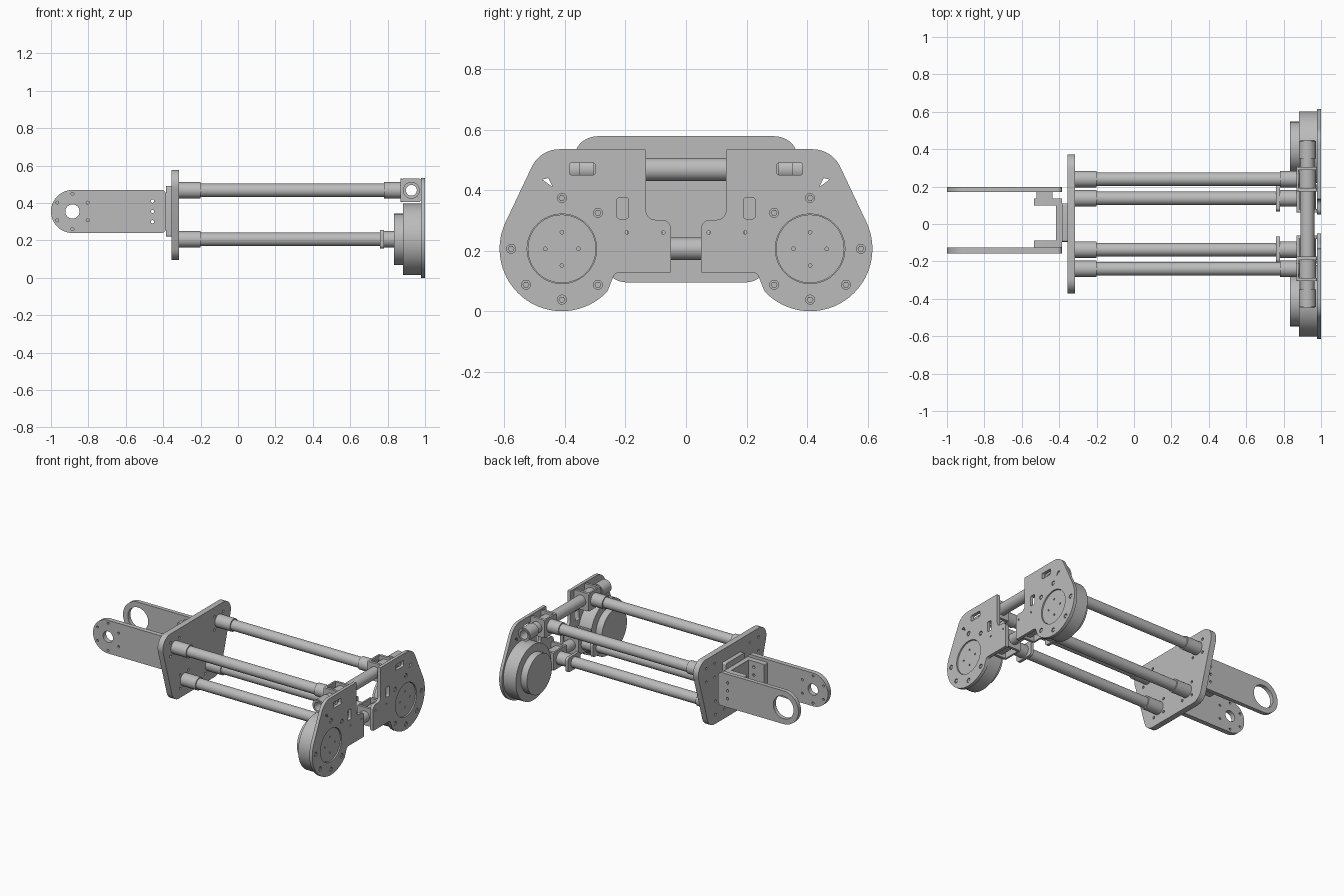
import bpy, bmesh, math
from mathutils import Vector

cube = bpy.data.objects.get("Cube")
if cube:
    bpy.data.objects.remove(cube, do_unlink=True)

grey = bpy.data.materials.new("machined_grey")
grey.use_nodes = True
grey.diffuse_color = (0.5, 0.5, 0.5, 1)
grey.node_tree.nodes["Principled BSDF"].inputs["Base Color"].default_value = (0.5, 0.5, 0.5, 1)


def circle(a, b, r, n=40):
    return [(a + r * math.cos(2 * math.pi * i / n), b + r * math.sin(2 * math.pi * i / n)) for i in range(n)]


def ring(a, b, radius, hole, count, start=0.0):
    """Small round holes spaced around a centre."""
    out = []
    for i in range(count):
        t = start + 2 * math.pi * i / count
        out.append(circle(a + radius * math.cos(t), b + radius * math.sin(t), hole, 12))
    return out


def rounded(points, steps=8):
    """Outline from (a, b, fillet radius) corners."""
    out = []
    n = len(points)
    for i, (a, b, r) in enumerate(points):
        p = Vector((a, b))
        if r == 0:
            out.append((a, b))
            continue
        u = (Vector(points[i - 1][:2]) - p).normalized()
        v = (Vector(points[(i + 1) % n][:2]) - p).normalized()
        half = u.angle(v) / 2
        length = r / math.tan(half)
        centre = p + (u + v).normalized() * (r / math.sin(half))
        start, end = p + u * length - centre, p + v * length - centre
        sweep = start.angle(end)
        turn = 1 if start.x * end.y - start.y * end.x > 0 else -1
        base = math.atan2(start.y, start.x)
        for k in range(steps + 1):
            t = base + turn * sweep * k / steps
            out.append((centre.x + r * math.cos(t), centre.y + r * math.sin(t)))
    return out


def box(a0, a1, b0, b1, r=0.0):
    return rounded([(a0, b0, r), (a1, b0, r), (a1, b1, r), (a0, b1, r)], 5)


def prism(name, axis, outlines, c0, c1):
    """Extrude outlines (first is outer, the rest are holes) along x (y-z plane) or y (x-z plane)."""
    curve = bpy.data.curves.new(name, 'CURVE')
    curve.dimensions = '2D'
    curve.fill_mode = 'BOTH'
    curve.extrude = abs(c1 - c0) / 2
    for line in outlines:
        spline = curve.splines.new('POLY')
        spline.points.add(len(line) - 1)
        for point, (a, b) in zip(spline.points, line):
            point.co = (a, b, 0, 1)
        spline.use_cyclic_u = True
    temp = bpy.data.objects.new("temp", curve)
    bpy.context.collection.objects.link(temp)
    graph = bpy.context.evaluated_depsgraph_get()
    mesh = bpy.data.meshes.new_from_object(temp.evaluated_get(graph))
    bpy.data.objects.remove(temp, do_unlink=True)
    mid = (c0 + c1) / 2
    for v in mesh.vertices:
        a, b, c = v.co
        v.co = (c + mid, a, b) if axis == 'x' else (a, c + mid, b)
    bm = bmesh.new()
    bm.from_mesh(mesh)
    bmesh.ops.remove_doubles(bm, verts=bm.verts, dist=0.00005)
    bmesh.ops.recalc_face_normals(bm, faces=bm.faces)
    bm.to_mesh(mesh)
    bm.free()
    mesh.materials.clear()
    mesh.materials.append(grey)
    obj = bpy.data.objects.new(name, mesh)
    bpy.context.collection.objects.link(obj)
    bpy.ops.object.select_all(action='DESELECT')
    obj.select_set(True)
    bpy.context.view_layer.objects.active = obj
    bpy.ops.object.shade_smooth_by_angle(angle=math.radians(30))
    return obj


HIGH, LOW, MID = 0.468, 0.206, 0.355     # heights of upper tubes, lower tubes, fork
UP_Y, LOW_Y, CROSS_X = 0.24, 0.137, 0.927

# Base plate with screw holes around each tube seat
plate = [rounded([(-0.255, 0.095, 0.08), (0.255, 0.095, 0.08), (0.4, 0.578, 0.08), (-0.4, 0.578, 0.08)])]
for s in (-1, 1):
    plate += ring(s * UP_Y, HIGH, 0.066, 0.009, 4, math.pi / 4)
    plate += ring(s * LOW_Y, LOW, 0.066, 0.009, 4, math.pi / 4)
prism("base_plate", 'x', plate, -0.355, -0.315)

# Fork: mounting pad, channel and two long arms
prism("mounting_pad", 'x', [box(-0.095, 0.11, 0.22, 0.49, 0.01)], -0.385, -0.355)
prism("channel_web", 'x', [box(-0.125, 0.135, 0.26, 0.45)], -0.418, -0.385)
column = [circle(-0.457, MID + d, 0.009, 12) for d in (-0.055, 0, 0.055)]
prism("channel_side_left", 'y', [box(-0.535, -0.4, 0.26, 0.45, 0.005)] + column, 0.1, 0.135)
prism("channel_side_right", 'y', [box(-0.535, -0.4, 0.26, 0.45, 0.005)] + column, -0.125, -0.088)
prism("channel_spacer", 'y', [box(-0.52, -0.435, 0.26, 0.45)] + column, 0.135, 0.17)
arm = [rounded([(-1, 0.24, 0.1149), (-0.385, 0.24, 0.025), (-0.385, 0.47, 0.025), (-1, 0.47, 0.1149)], 16)]
prism("fork_arm_back", 'y', arm + column + [circle(-0.885, MID, 0.078)], 0.17, 0.198)
screws = ring(-0.885, MID, 0.094, 0.008, 6, math.pi / 6)
prism("fork_arm_front", 'y', arm + column + screws + [circle(-0.885, MID, 0.038)], -0.158, -0.125)

# Long tubes with end collars
for s, side in ((1, "left"), (-1, "right")):
    for y, z, end, level in ((UP_Y, HIGH, 0.885, "upper"), (LOW_Y, LOW, 0.875, "lower")):
        label = f"{level}_{side}"
        prism("tube_" + label, 'x', [circle(s * y, z, 0.036)], -0.315, end)
        prism("rear_collar_" + label, 'x', [circle(s * y, z, 0.044)], -0.315, -0.2)
        prism("front_collar_" + label, 'x', [circle(s * y, z, 0.044)], 0.78, end)
    y = s * LOW_Y
    prism("collar_flange_" + side, 'x', [box(y - 0.07, y + 0.07, LOW - 0.05, LOW + 0.05, 0.02)], 0.76, 0.78)

# Cross tubes joining both ends
prism("upper_cross_tube", 'y', [circle(CROSS_X, HIGH, 0.038), circle(CROSS_X, HIGH, 0.029)], -0.45, 0.45)
prism("lower_cross_tube", 'y', [circle(CROSS_X, LOW, 0.037), circle(CROSS_X, LOW, 0.029)], -0.2, 0.2)

# Clamp brackets: a sleeve between square cheeks, backed by a thin tie plate
for s, side in ((1, "left"), (-1, "right")):
    for y, z, half, level in ((UP_Y, HIGH, 0.066, "upper"), (LOW_Y, LOW, 0.075, "lower")):
        label = f"{level}_{side}"
        y0, y1 = s * y - half, s * y + half
        prism("clamp_sleeve_" + label, 'y', [circle(CROSS_X, z, 0.046), circle(CROSS_X, z, 0.036)], y0, y1)
        cheek = [box(0.875, 0.978, z - 0.062, z + 0.062, 0.008), circle(CROSS_X, z, 0.036)]
        prism("clamp_cheek_inner_" + label, 'y', cheek, y0, y0 + 0.018)
        prism("clamp_cheek_outer_" + label, 'y', cheek, y1 - 0.018, y1)
        prism("clamp_tie_" + label, 'x', [box(y0, y1, z - 0.062, z + 0.062, 0.008)], 0.868, 0.88)
    prism("end_sleeve_" + side, 'y', [circle(CROSS_X, HIGH, 0.045), circle(CROSS_X, HIGH, 0.036)],
          s * 0.35, s * 0.445)

# Drive units: shaped end plate, motor, rear cap and bolts
HUB_Y, HUB_R = 0.41, 0.206
for s, side in ((1, "left"), (-1, "right")):
    corners = [(0.235, 0.127, 0.02), (0.05, 0.127, 0.005), (0.05, 0.302, 0.03), (0.132, 0.302, 0.03),
               (0.132, 0.535, 0.005), (0.482, 0.535, 0.1)]
    for k in range(31):
        t = math.radians(25.5 - 162.5 * k / 30)
        corners.append((HUB_Y + HUB_R * math.cos(t), LOW + HUB_R * math.sin(t), 0))
    bolts = [(HUB_Y + 0.168 * math.cos(math.radians(d)), LOW + 0.168 * math.sin(math.radians(d)))
             for d in (0, 90, 135, -45, -90, -135)]
    holes = [circle(HUB_Y, LOW, 0.115, 48), box(0.3, 0.385, 0.45, 0.49, 0.008),
             box(0.19, 0.228, 0.305, 0.375, 0.008),
             [(0.44, 0.41), (0.475, 0.435), (0.455, 0.44)]]
    holes += [circle(a, b, 0.015, 14) for a, b in bolts]
    holes += [circle(a, b, 0.006, 10) for a, b in ((0.075, 0.26), (0.195, 0.26))]
    outlines = [[(s * a, b) for a, b in line] for line in [rounded(corners)] + holes]
    prism("end_plate_" + side, 'x', outlines, 0.978, 1.0)
    y = s * HUB_Y
    prism("motor_body_" + side, 'x', [circle(y, LOW, 0.192, 64)], 0.882, 0.978)
    prism("motor_cap_" + side, 'x', [circle(y, LOW, 0.137, 48)], 0.835, 0.882)
    prism("motor_hub_" + side, 'x', [circle(y, LOW, 0.113, 48)] + ring(y, LOW, 0.055, 0.006, 4), 0.978, 0.992)
    for a, b in bolts:
        prism("bolt_" + side, 'x', [circle(s * a, b, 0.011, 6)], 0.978, 0.998)
